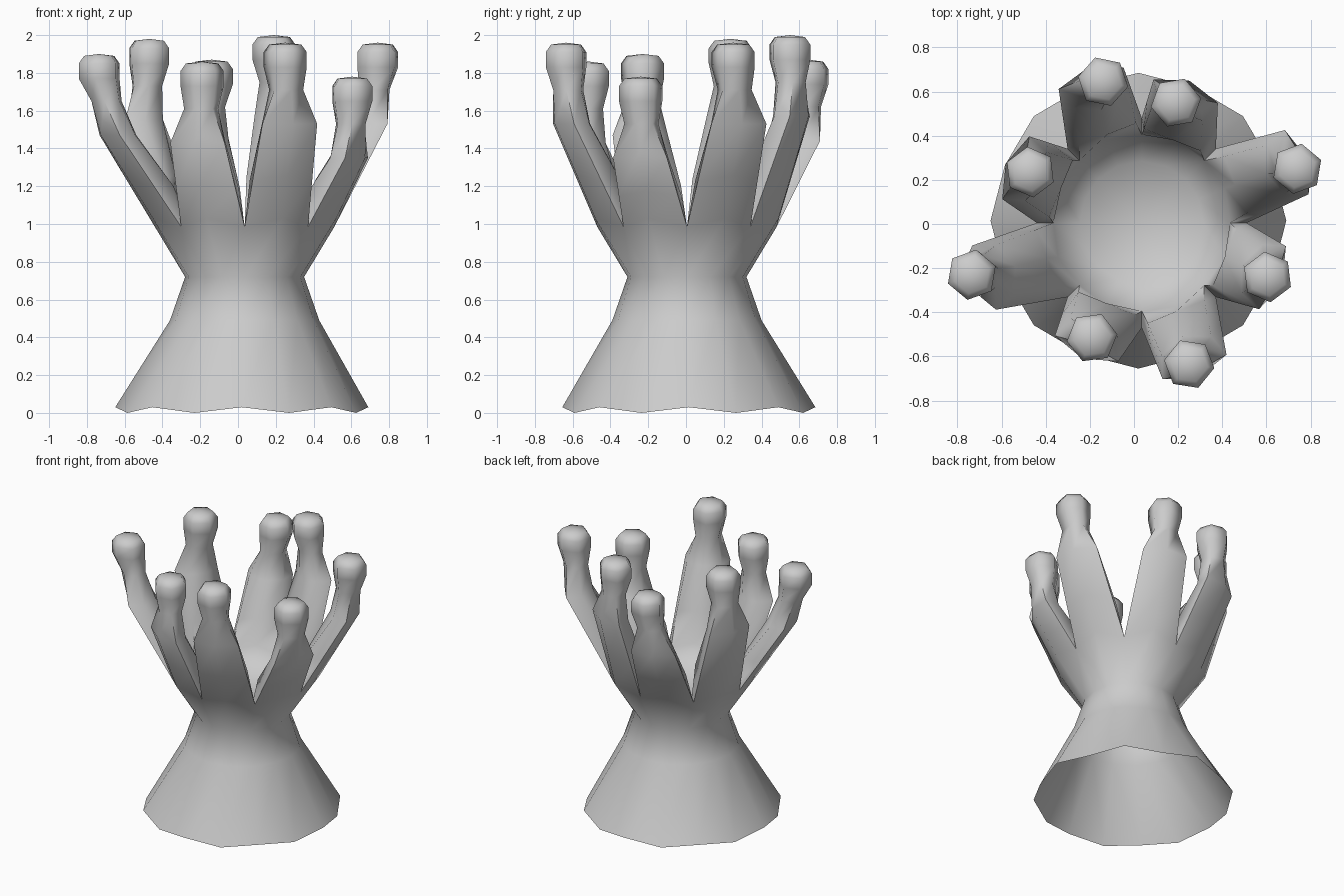
import bpy, bmesh, math
from mathutils import Vector

cube = bpy.data.objects.get("Cube")
if cube:
    bpy.data.objects.remove(cube, do_unlink=True)

SIDES = 16
HEM_CENTRE = Vector((0.02, 0.015, 0))
CUP_CENTRE = Vector((0.035, 0.005, 0))
bm = bmesh.new()


def around(i):
    a = math.tau * i / SIDES
    return Vector((math.cos(a), math.sin(a), 0))


def ring(centre, radii, heights):
    """Round ring whose even and odd corners can differ in radius and height."""
    return [bm.verts.new(centre + around(i) * radii[i % 2] + Vector((0, 0, heights[i % 2])))
            for i in range(SIDES)]


def bridge(lower, upper):
    n = len(lower)
    for i in range(n):
        j = (i + 1) % n
        bm.faces.new((lower[i], lower[j], upper[j], upper[i]))


def cap(loop, point):
    top = bm.verts.new(point)
    for i in range(len(loop)):
        bm.faces.new((loop[i], loop[(i + 1) % len(loop)], top))


# Flared skirt with a wavy open hem, narrowing to the waist
hem = ring(HEM_CENTRE, (0.67, 0.655), (0.03, 0.0))
knee = ring(CUP_CENTRE, (0.395, 0.395), (0.49, 0.49))
waist = ring(CUP_CENTRE, (0.315, 0.32), (0.72, 0.72))
outer = ring(CUP_CENTRE, (0.475, 0.525), (0.985, 1.03))
bridge(hem, knee)
bridge(knee, waist)
bridge(waist, outer)

# Shallow bowl inside the cup
inner = ring(CUP_CENTRE, (0.40, 0.41), (0.985, 1.02))
floor = ring(CUP_CENTRE, (0.28, 0.28), (0.89, 0.89))
bridge(inner, floor)
cap(floor, CUP_CENTRE + Vector((0, 0, 0.85)))


def section(centre, half_width, half_depth, inner_width, z, out):
    """Six-cornered finger section, from outer right round to inner right."""
    side = Vector((-out.y, out.x, 0))
    corners = ((-half_width, 0.5), (0, 1), (half_width, 0.5),
               (inner_width, -0.5), (0, -1), (-inner_width, -0.5))
    return [bm.verts.new(centre + side * t + out * (d * half_depth) + Vector((0, 0, z)))
            for t, d in corners]


# Fingers: tip x, tip y, tip height, shoulder distance from the axis
fingers = (
    (0.74, 0.25, 1.96, 0.72), (0.19, 0.55, 2.0, 0.58),
    (-0.14, 0.645, 1.87, 0.635), (-0.47, 0.235, 1.98, 0.56),
    (-0.735, -0.23, 1.9, 0.7), (-0.19, -0.515, 1.86, 0.58),
    (0.25, -0.635, 1.96, 0.665), (0.605, -0.24, 1.78, 0.615),
)
for k, (x, y, top, reach) in enumerate(fingers):
    i = 2 * k
    j, m = i + 1, (i + 2) % SIDES
    tip = Vector((x, y, 0))
    out = (tip - HEM_CENTRE).normalized().lerp(around(j), 0.5).normalized()
    shoulder = HEM_CENTRE + out * reach
    neck = shoulder.lerp(tip, 0.6)
    root = [outer[i], outer[j], outer[m], inner[m], inner[j], inner[i]]
    sections = [section(centre, width, depth, inside, top - drop, out)
                for centre, width, depth, inside, drop in (
                    (shoulder - out * 0.005, 0.155, 0.10, 0.12, 0.43),
                    (neck, 0.082, 0.085, 0.078, 0.25),
                    (tip, 0.10, 0.115, 0.10, 0.13),
                    (tip, 0.10, 0.115, 0.10, 0.05),
                    (tip, 0.075, 0.085, 0.075, 0.01))]
    # Thick lower part, swelling towards the inside of the cup
    swell = [bm.verts.new(a.co.lerp(b.co, 0.45) - out * (0.04 if n > 2 else 0))
             for n, (a, b) in enumerate(zip(root, sections[0]))]
    loops = [root, swell] + sections
    for lower, upper in zip(loops, loops[1:]):
        bridge(lower, upper)
    cap(loops[-1], tip + Vector((0, 0, top)))

bmesh.ops.recalc_face_normals(bm, faces=bm.faces)
mesh = bpy.data.meshes.new("fingered_cup")
bm.to_mesh(mesh)
bm.free()
cup = bpy.data.objects.new("fingered_cup", mesh)
bpy.context.collection.objects.link(cup)

# Plain grey finish
grey = bpy.data.materials.new("light_grey")
grey.use_nodes = True
colour = (0.6, 0.6, 0.6, 1)
grey.diffuse_color = colour
grey.node_tree.nodes["Principled BSDF"].inputs["Base Color"].default_value = colour
mesh.materials.append(grey)

bpy.ops.object.select_all(action="DESELECT")
cup.select_set(True)
bpy.context.view_layer.objects.active = cup
bpy.ops.object.shade_smooth_by_angle(angle=math.radians(75))
